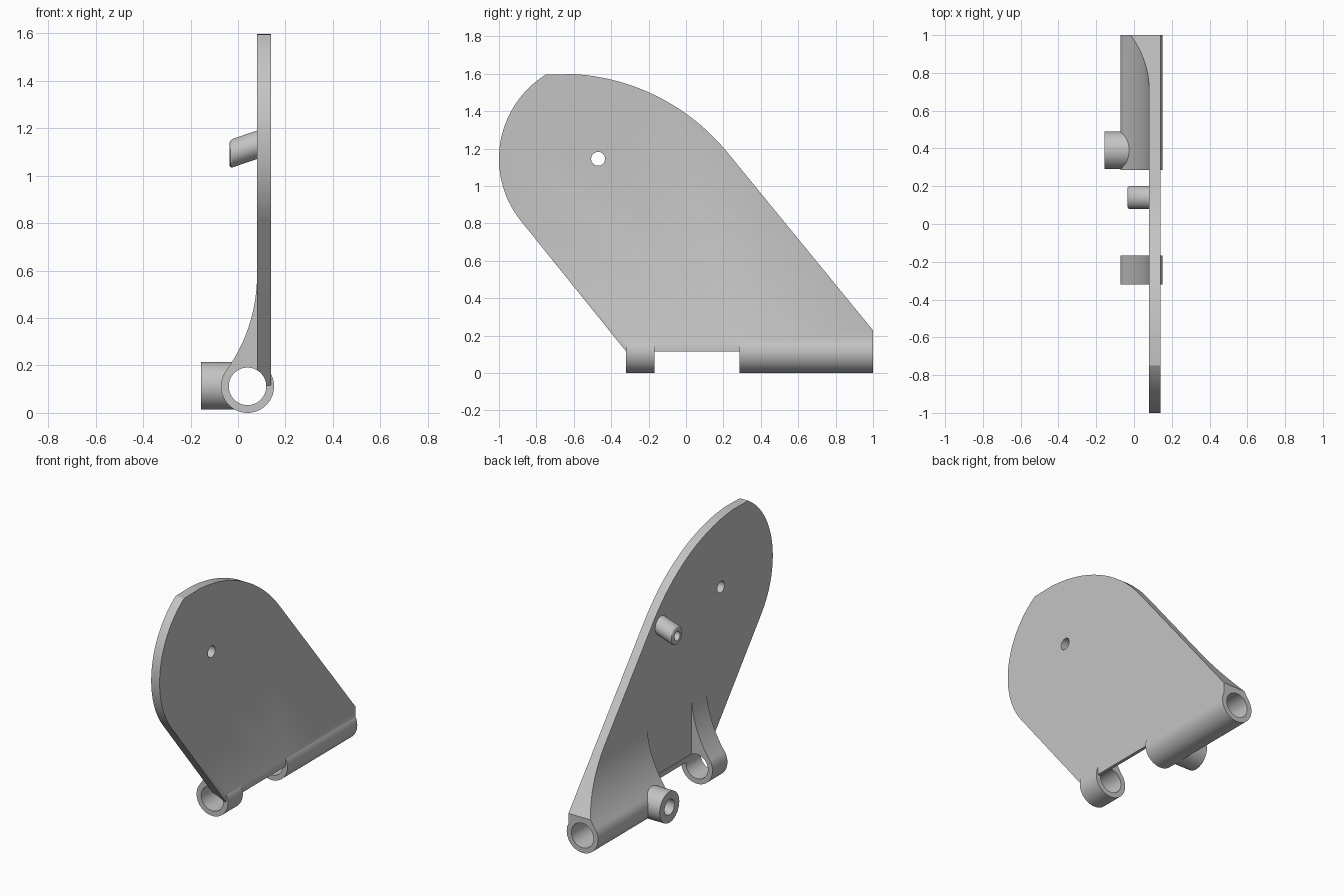
import bpy, bmesh
from math import sin, cos, pi, atan2, sqrt

if "Cube" in bpy.data.objects:
    bpy.data.objects.remove(bpy.data.objects["Cube"])

grey = bpy.data.materials.new("plain_grey")
grey.use_nodes = True
grey.diffuse_color = (0.55, 0.55, 0.55, 1)
grey.node_tree.nodes["Principled BSDF"].inputs["Base Color"].default_value = (0.55, 0.55, 0.55, 1)

TUBE_X, TUBE_Z, TUBE_R, BORE_R = 0.04, 0.112, 0.112, 0.079
FACE, BACK = 0.08, 0.14          # the two sides of the plate


def arc(cx, cy, r, a0, a1, n):
    return [(cx + r * cos(a0 + (a1 - a0) * i / n), cy + r * sin(a0 + (a1 - a0) * i / n))
            for i in range(n + 1)]


def circle(cx, cy, r, n=64):
    return arc(cx, cy, r, 0, 2 * pi, n)[:-1]


def loft(name, rings):
    """Closed solid through a list of rings of 3D points."""
    bm = bmesh.new()
    loops = [[bm.verts.new(p) for p in ring] for ring in rings]
    n = len(loops[0])
    for a, b in zip(loops, loops[1:]):
        for i in range(n):
            bm.faces.new((a[i], a[(i + 1) % n], b[(i + 1) % n], b[i]))
    bm.faces.new(loops[0])
    bm.faces.new(loops[-1])
    bmesh.ops.recalc_face_normals(bm, faces=bm.faces)
    mesh = bpy.data.meshes.new(name)
    bm.to_mesh(mesh)
    bm.free()
    mesh.materials.append(grey)
    ob = bpy.data.objects.new(name, mesh)
    bpy.context.collection.objects.link(ob)
    return ob


def along_x(name, pts, x0, x1):
    return loft(name, [[(x, y, z) for y, z in pts] for x in (x0, x1)])


def along_y(name, pts, y0, y1):
    return loft(name, [[(x, y, z) for x, z in pts] for y in (y0, y1)])


def combine(target, other, operation):
    mod = target.modifiers.new(operation.lower(), "BOOLEAN")
    mod.operation, mod.solver, mod.object = operation, "EXACT", other
    bpy.context.view_layer.objects.active = target
    bpy.ops.object.modifier_apply(modifier=mod.name)
    bpy.data.objects.remove(other)


# Plate outline in (y, z): round end, short flat top, wide shoulder, straight sides
tilt = atan2(0.634, 0.773)
outline = [(-0.32, 0.115), (1.0, 0.115), (1.0, 0.228)]
outline += arc(-0.667, 0.452, 1.148, tilt, pi / 2 - 0.06, 28)
outline += arc(-0.47, 1.145, 0.53, pi - 1.015, pi + tilt, 36)
plate = along_x("hinge_plate", outline, FACE, BACK)

# Fillet profile in (x, z): arc tangent to the tube and to the plate face
fillet_r = 0.6845
rise = sqrt((fillet_r + TUBE_R) ** 2 - (fillet_r - TUBE_X) ** 2)
cx, cz = FACE - fillet_r, TUBE_Z + rise
start = atan2(TUBE_Z - cz, TUBE_X - cx)
web = arc(cx, cz, fillet_r, start, 0, 24)
web += [(0.1, cz), (0.1, TUBE_Z + 0.02), (TUBE_X, TUBE_Z + 0.02)]

# Two knuckles with their fillets, the fillets trimmed to the plate outline
for label, y0, y1 in (("short", -0.32, -0.168), ("long", 0.287, 1.0)):
    fillet = along_y(label + "_fillet", web, y0, y1)
    combine(fillet, along_x("trim", outline, -0.3, 0.3), "INTERSECT")
    tube = along_y(label + "_knuckle", circle(TUBE_X, TUBE_Z, TUBE_R, 96), y0, y1)
    combine(plate, fillet, "UNION")
    combine(plate, tube, "UNION")

# Side boss on the long knuckle
combine(plate, along_x("side_boss", circle(0.39, 0.114, 0.1), -0.155, TUBE_X), "UNION")

# Slanted peg with a softened rim
peg_rings = [[(x, y, z + 0.34 * (x - 0.02)) for y, z in circle(0.14, 1.11, r)]
             for x, r in ((-0.035, 0.05), (-0.032, 0.056), (-0.025, 0.06), (0.1, 0.06))]
combine(plate, loft("slanted_peg", peg_rings), "UNION")

# Holes: hinge bore, plate hole, boss hole, blind peg hole
combine(plate, along_y("bore", circle(TUBE_X, TUBE_Z, BORE_R, 96), -1.2, 1.2), "DIFFERENCE")
combine(plate, along_x("plate_hole", circle(-0.47, 1.145, 0.037), 0, 0.3), "DIFFERENCE")
combine(plate, along_x("boss_hole", circle(0.39, 0.114, 0.05), -0.3, TUBE_X), "DIFFERENCE")
blind = [[(x, y, z + 0.34 * (x - 0.02)) for y, z in circle(0.14, 1.11, 0.029, 40)]
         for x in (-0.1, 0.07)]
combine(plate, loft("peg_hole", blind), "DIFFERENCE")

bpy.ops.object.select_all(action="DESELECT")
plate.select_set(True)
bpy.context.view_layer.objects.active = plate
bpy.ops.object.shade_smooth_by_angle(angle=0.5)
